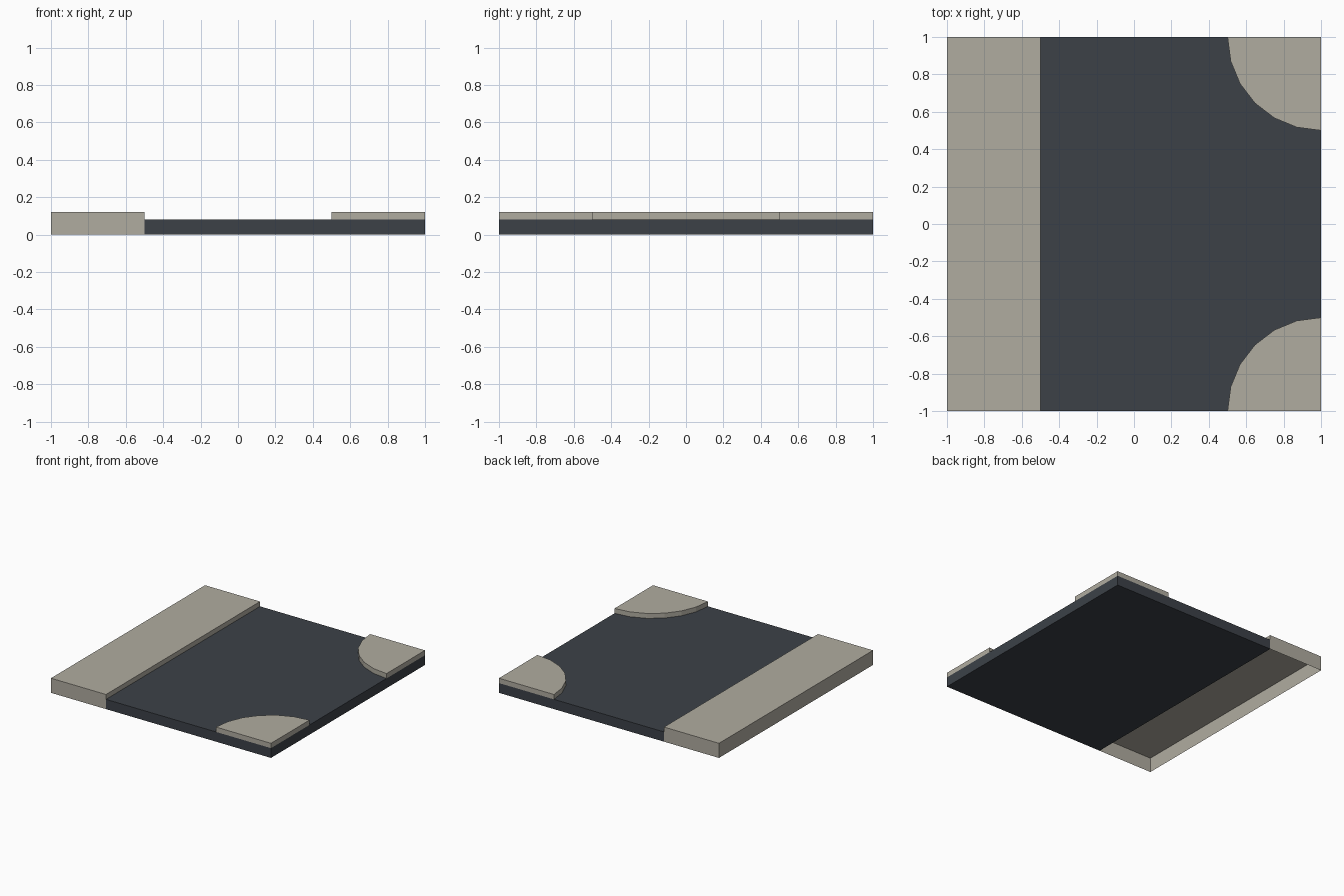
import bpy, bmesh
from math import sin, cos, pi
from mathutils import Vector

cube = bpy.data.objects.get("Cube")
if cube:
    bpy.data.objects.remove(cube, do_unlink=True)

ROAD_TOP, KERB_TOP = 0.08, 0.12
RADIUS, ARC_STEPS = 0.5, 6


def make_material(name, rgb):
    mat = bpy.data.materials.new(name)
    mat.use_nodes = True
    color = (*rgb, 1)
    mat.diffuse_color = color
    mat.node_tree.nodes["Principled BSDF"].inputs["Base Color"].default_value = color
    return mat


def prism(name, outline, sweep, mat, drop=None):
    """Extrude a closed outline along sweep; drop(face) marks hidden faces to leave open."""
    bm = bmesh.new()
    base = bm.faces.new([bm.verts.new(p) for p in outline])
    result = bmesh.ops.extrude_face_region(bm, geom=[base], use_keep_orig=True)
    moved = [v for v in result["geom"] if isinstance(v, bmesh.types.BMVert)]
    bmesh.ops.translate(bm, verts=moved, vec=Vector(sweep))
    bmesh.ops.recalc_face_normals(bm, faces=bm.faces)
    if drop:
        bmesh.ops.delete(bm, geom=[f for f in bm.faces if drop(f)], context="FACES")
    mesh = bpy.data.meshes.new(name)
    bm.to_mesh(mesh)
    bm.free()
    mesh.materials.append(mat)
    obj = bpy.data.objects.new(name, mesh)
    bpy.context.collection.objects.link(obj)
    return obj


asphalt = make_material("dark asphalt", (0.045, 0.053, 0.064))
concrete = make_material("pale concrete", (0.434, 0.413, 0.352))

# Road slab
prism("road", [(-0.5, -1, 0), (1, -1, 0), (1, 1, 0), (-0.5, 1, 0)],
      (0, 0, ROAD_TOP), asphalt)

# Straight pavement, open underneath and where it meets the road slab
profile = [(-1, 0), (-0.5, 0), (-0.5, ROAD_TOP), (-0.5, KERB_TOP), (-1, KERB_TOP)]


def pavement_hidden(face):
    against_road = face.normal.x > 0.9 and face.calc_center_median().z < ROAD_TOP
    return face.normal.z < -0.9 or against_road


prism("straight_pavement", [(x, -1, z) for x, z in profile], (0, 2, 0),
      concrete, pavement_hidden)

# Rounded corner pavements on top of the road slab
for side, label in ((-1, "front"), (1, "back")):
    angles = [i / ARC_STEPS * pi / 2 for i in range(ARC_STEPS + 1)]
    arc = [(1 - RADIUS * cos(a), side * (1 - RADIUS * sin(a)), ROAD_TOP) for a in angles]
    prism(label + "_corner_pavement", [(1, side, ROAD_TOP)] + arc,
          (0, 0, KERB_TOP - ROAD_TOP), concrete, lambda f: f.normal.z < -0.9)
